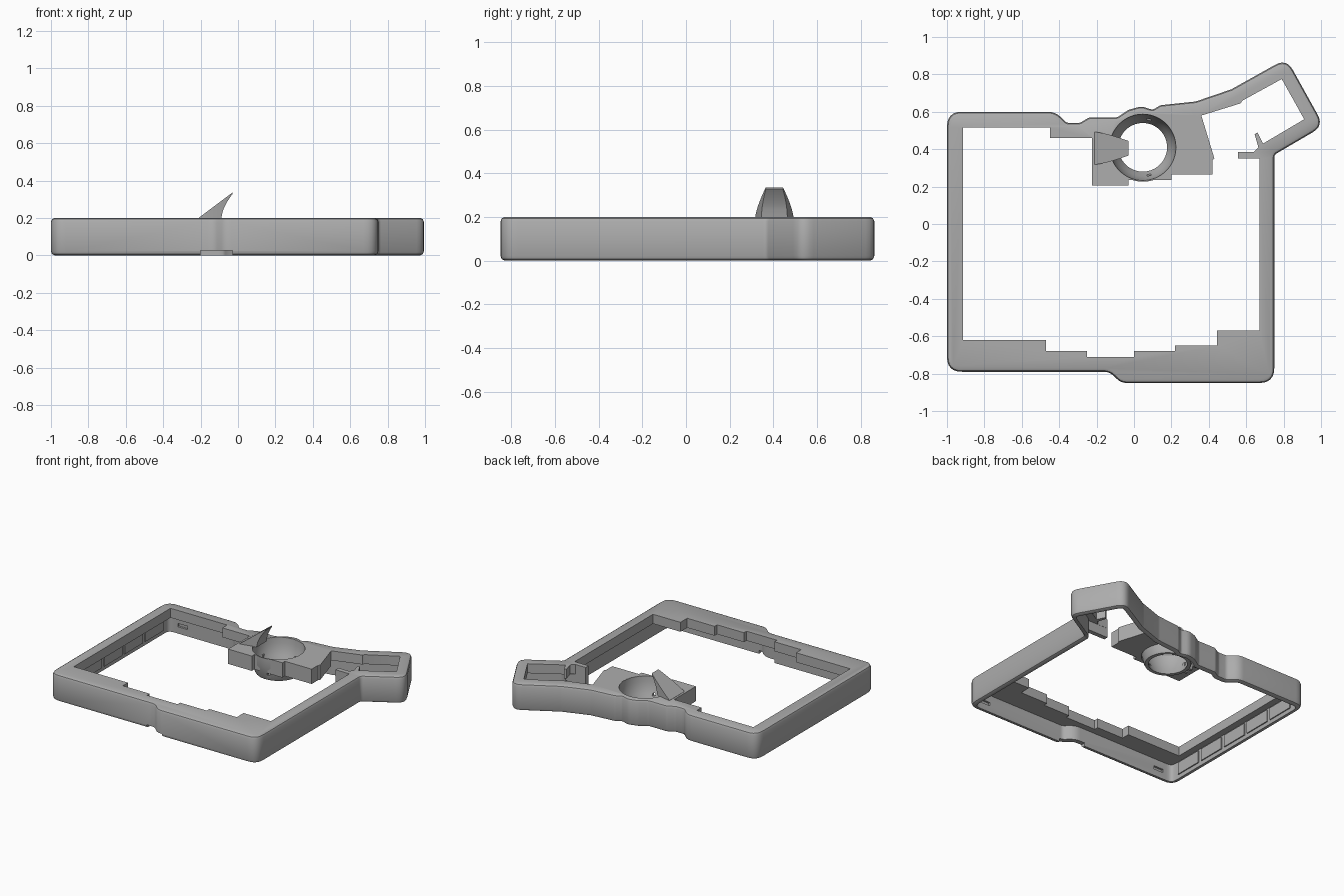
import bpy
import bmesh
import math
from mathutils import Vector

default_cube = bpy.data.objects.get("Cube")
if default_cube:
    bpy.data.objects.remove(default_cube, do_unlink=True)

grey = bpy.data.materials.new("plain grey")
grey.use_nodes = True
grey.diffuse_color = (0.42, 0.42, 0.42, 1)
grey.node_tree.nodes["Principled BSDF"].inputs["Base Color"].default_value = grey.diffuse_color

HEIGHT = 0.2
WALL = 0.035
PLATE_BOTTOM = 0.13
CUP = Vector((0.047, 0.41))


# ---------- helpers ----------
def rounded(corners, steps=6):
    """Turn (x, y, radius) corners in hundredths into a smooth outline."""
    outline = []
    count = len(corners)
    for i, (x, y, radius) in enumerate(corners):
        here = Vector((x, y)) / 100
        before = Vector(corners[i - 1][:2]) / 100 - here
        after = Vector(corners[(i + 1) % count][:2]) / 100 - here
        turn = math.pi - before.angle(after)
        reach = radius / 100 * math.tan(turn / 2)
        start = here + before.normalized() * reach
        end = here + after.normalized() * reach
        for k in range(steps + 1):
            t = k / steps
            outline.append(start.lerp(here, t).lerp(here.lerp(end, t), t))
    return outline


def inset(outline, amount):
    """Move a counter-clockwise outline inwards by a fixed distance."""
    result = []
    for i, point in enumerate(outline):
        a = (point - outline[i - 1]).normalized()
        b = (outline[(i + 1) % len(outline)] - point).normalized()
        na, nb = Vector((-a.y, a.x)), Vector((-b.y, b.x))
        miter = (na + nb).normalized()
        result.append(point + miter * (amount / max(miter.dot(na), 0.4)))
    return result


def finish(name, bm):
    bmesh.ops.recalc_face_normals(bm, faces=bm.faces)
    mesh = bpy.data.meshes.new(name)
    bm.to_mesh(mesh)
    bm.free()
    mesh.materials.append(grey)
    obj = bpy.data.objects.new(name, mesh)
    bpy.context.collection.objects.link(obj)
    return obj


def stack(name, layers):
    """Solid through a list of (outline, z) layers."""
    bm = bmesh.new()
    rings = [[bm.verts.new((p[0], p[1], z)) for p in outline] for outline, z in layers]
    for low, high in zip(rings, rings[1:]):
        for i in range(len(low)):
            bm.faces.new((low[i - 1], low[i], high[i], high[i - 1]))
    bm.faces.new(rings[0])
    bm.faces.new(rings[-1])
    return finish(name, bm)


def prism(name, outline, bottom, top):
    return stack(name, [(outline, bottom), (outline, top)])


def box(name, x0, x1, y0, y1, z0, z1):
    return prism(name, [(x0, y0), (x1, y0), (x1, y1), (x0, y1)], z0, z1)


def circle(radius, sides=64):
    return [CUP + Vector((math.cos(a), math.sin(a))) * radius
            for a in (2 * math.pi * i / sides for i in range(sides))]


def cut(target, cutter):
    cutter.hide_render = True
    modifier = target.modifiers.new("cut", "BOOLEAN")
    modifier.operation = "DIFFERENCE"
    modifier.solver = "EXACT"
    modifier.object = cutter
    bpy.context.view_layer.objects.active = target
    bpy.ops.object.modifier_apply(modifier=modifier.name)
    bpy.data.objects.remove(cutter, do_unlink=True)


def smooth(obj):
    bpy.ops.object.select_all(action="DESELECT")
    obj.select_set(True)
    bpy.context.view_layer.objects.active = obj
    bpy.ops.object.shade_smooth_by_angle(angle=math.radians(30))


# ---------- outlines ----------
outer = rounded([
    (-100, -79, 8), (-13, -79, 8), (-7, -85, 8), (75, -85, 8),
    (75, 37, 3), (101.5, 52.5, 7), (81.5, 88.5, 7), (52, 72, 6),
    (33, 65.5, 10), (14, 63.5, 4), (10, 61, 3), (4, 63, 8),
    (-3, 61, 8), (-9, 57, 4), (-24, 57, 4), (-29, 54, 4),
    (-36, 54, 4), (-42, 60, 10), (-100, 60, 8)])

# stepped front edge, handle opening with hook, ledge around the cup
platform_edge = [(-22.5, 20.5), (-3, 20.5), (-3, 23.5), (20, 23.5), (20, 26.5),
                 (42, 26.5), (42, 34), (43, 35), (36, 58)]
opening = [(-91.5, 51.5), (-45, 51.5), (-45, 46), (-22.5, 46)] + platform_edge + [
    (57, 64.5), (58, 66), (79, 77.5), (91, 56), (69, 43), (66, 49), (64.5, 48),
    (66.5, 41), (64, 38.5), (55.5, 38.5), (55.5, 35), (67, 35),
    (67, -57), (44.5, -57), (44.5, -65), (22, -65), (22, -68), (0, -68),
    (0, -71), (-25, -71), (-25, -68), (-47, -68), (-47, -62), (-91.5, -62)]
opening = [Vector(p) / 100 for p in opening]

# ---------- hollow frame, open underneath ----------
frame = stack("frame", [
    (inset(outer, 0.02), 0), (inset(outer, 0.006), 0.007), (outer, 0.022),
    (outer, HEIGHT - 0.02), (inset(outer, 0.006), HEIGHT - 0.006),
    (inset(outer, 0.018), HEIGHT)])
cut(frame, prism("cavity", inset(outer, WALL), -0.1, PLATE_BOTTOM))
cut(frame, prism("opening", opening, -0.2, 0.3))
cut(frame, prism("cup_hole", circle(0.178), -0.2, 0.3))
cut(frame, box("port_notch", -0.2, -0.03, -0.9, -0.72, -0.05, 0.025))
# shallow latch slots on the inside of the walls
for x, y in ((-0.85, -0.755), (0.62, -0.815), (-0.85, 0.565)):
    cut(frame, box("latch_slot", x - 0.04, x + 0.04, y - 0.015, y + 0.015, 0.05, 0.075))
smooth(frame)

# ---------- thicker platform carrying the cup ----------
platform_shape = [Vector(p) / 100 for p in platform_edge + [(31, 62), (13, 60), (-22.5, 54)]]
platform = prism("platform", platform_shape, 0.09, PLATE_BOTTOM)
cut(platform, prism("cup_hole", circle(0.178), -0.2, 0.3))
smooth(platform)

# ---------- ring-shaped bowl ----------
bowl = [(0.177, 0.199), (0.174, 0.16), (0.166, 0.12), (0.153, 0.08), (0.136, 0.045),
        (0.13, 0.03), (0.155, 0.03), (0.163, 0.045), (0.172, 0.09), (0.184, 0.13),
        (0.184, 0.199)]
cup = stack("cup", [(circle(r), z) for r, z in bowl])
# close the section into a ring instead of capping it
bm = bmesh.new()
bm.from_mesh(cup.data)
bmesh.ops.delete(bm, geom=[f for f in bm.faces if len(f.verts) > 4], context="FACES_ONLY")
bmesh.ops.bridge_loops(bm, edges=[e for e in bm.edges if e.is_boundary])
bmesh.ops.recalc_face_normals(bm, faces=bm.faces)
bm.to_mesh(cup.data)
bm.free()
# small pin holes front and back
for side in (-1, 1):
    y = CUP.y + side * 0.15
    cut(cup, box("pin_hole", 0.07, 0.09, y - 0.05, y + 0.05, 0.07, 0.088))
smooth(cup)

# ---------- curved pointer rising over the cup ----------
bm = bmesh.new()
previous = None
STATIONS = 24
for i in range(STATIONS + 1):
    t = i / STATIONS
    x = -0.21 + 0.18 * t
    half = 0.087 - 0.048 * t ** 1.4
    top = HEIGHT + 0.001 + 0.135 * t
    under = max(0, (x + 0.09) / 0.06)
    bottom = HEIGHT - 0.005 + 0.133 * under ** 0.6
    ring = [bm.verts.new((x, 0.405 + s * half, z))
            for s, z in ((-1, bottom), (1, bottom), (1, top), (-1, top))]
    if previous:
        for k in range(4):
            bm.faces.new((previous[k - 1], previous[k], ring[k], ring[k - 1]))
    else:
        bm.faces.new(ring)
    previous = ring
bm.faces.new(previous)
smooth(finish("pointer", bm))

# ---------- hook beside the handle, clips under the cup ----------
box("hook", 0.556, 0.72, 0.351, 0.384, 0.06, 0.199)
for offset in (-0.05, 0, 0.05):
    box("cup_clip", -0.13, -0.1, 0.44 + offset, 0.46 + offset, 0.03, 0.1)

# ---------- shallow panels inside the long side wall ----------
for i in range(5):
    y = -0.68 + i * 0.24
    box("inner_panel", -0.968, -0.957, y, y + 0.21, 0.03, 0.12)
